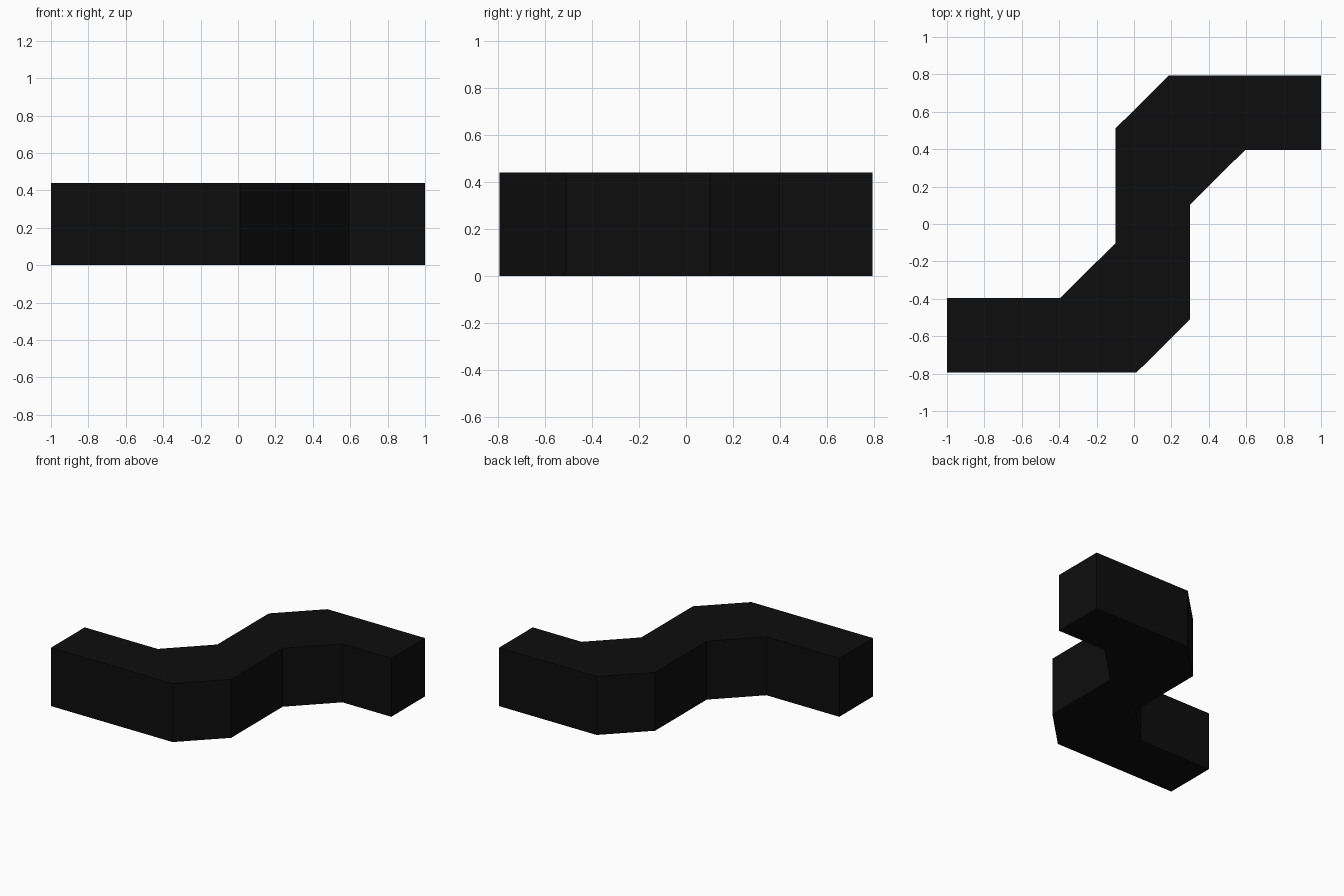
import bpy
import bmesh

HEIGHT = 0.44
PIVOT_X = 0.1  # the bend turns half around this axis

cube = bpy.data.objects.get("Cube")
if cube:
    bpy.data.objects.remove(cube, do_unlink=True)

black = bpy.data.materials.new("matte_black")
black.use_nodes = True
colour = (0.004, 0.004, 0.004, 1)
black.diffuse_color = colour
black.node_tree.nodes["Principled BSDF"].inputs["Base Color"].default_value = colour

# Outline: one flank of the S bend, then the same flank turned half around
flank = [(0.012, -0.795), (0.3, -0.51), (0.3, 0.103), (0.593, 0.395)]
turned = [(2 * PIVOT_X - x, -y) for x, y in flank]
outline = ([(-1, -0.795)] + flank + [(1, 0.395), (1, 0.795)]
           + turned + [(-1, -0.395)])

# Solid bar raised from the outline
bm = bmesh.new()
base = bm.faces.new([bm.verts.new((x, y, 0)) for x, y in outline])
raised = bmesh.ops.extrude_face_region(bm, geom=[base], use_keep_orig=True)
top_verts = [v for v in raised["geom"] if isinstance(v, bmesh.types.BMVert)]
bmesh.ops.translate(bm, verts=top_verts, vec=(0, 0, HEIGHT))
bmesh.ops.recalc_face_normals(bm, faces=bm.faces)

mesh = bpy.data.meshes.new("s_bend_bar")
bm.to_mesh(mesh)
bm.free()
mesh.materials.append(black)
bar = bpy.data.objects.new("s_bend_bar", mesh)
bpy.context.collection.objects.link(bar)
